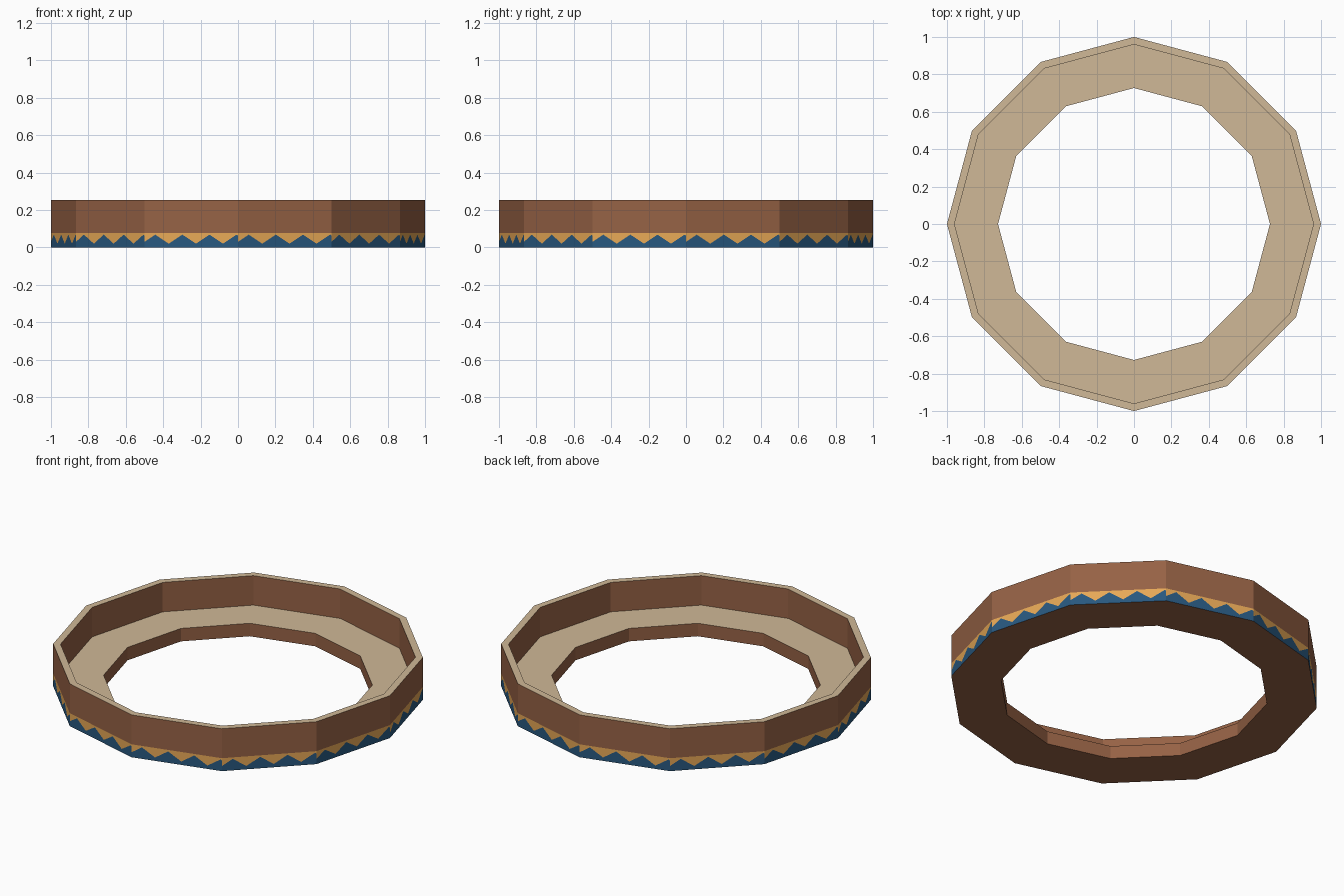
import bpy
from math import cos, sin, tau

if "Cube" in bpy.data.objects:
    bpy.data.objects.remove(bpy.data.objects["Cube"])

SIDES = 12
R_OUT, R_RIM, R_IN = 1.0, 0.96, 0.727
Z_TOP, Z_STEP = 0.252, 0.077


def mat(name, rgb):
    m = bpy.data.materials.new(name)
    lin = [((c / 255 + 0.055) / 1.055) ** 2.4 for c in rgb]
    m.diffuse_color = (*lin, 1)
    m.use_nodes = True
    m.node_tree.nodes["Principled BSDF"].inputs["Base Color"].default_value = m.diffuse_color
    return m


brown = mat("brown_wood", (150, 98, 69))
tan = mat("tan_top", (208, 184, 151))
gold = mat("gold", (236, 172, 88))
blue = mat("blue", (40, 88, 127))


def corner(i, r, z):
    a = tau * (i % SIDES) / SIDES
    return (r * cos(a), r * sin(a), z)


def make(name, verts, faces, mats, idx):
    me = bpy.data.meshes.new(name)
    me.from_pydata(verts, [], faces)
    for m in mats:
        me.materials.append(m)
    for p, k in zip(me.polygons, idx):
        p.material_index = k
    ob = bpy.data.objects.new(name, me)
    bpy.context.collection.objects.link(ob)
    return ob


# Stepped ring body: profile swept round 12 sides, level upward faces are tan
profile = [(R_OUT, Z_STEP), (R_OUT, Z_TOP), (R_RIM, Z_TOP), (R_RIM, Z_STEP),
           (R_IN, Z_STEP), (R_IN, 0), (R_OUT, 0)]
n = len(profile)
verts = [corner(i, r, z) for i in range(SIDES) for r, z in profile]
faces, idx = [], []
for i in range(SIDES):
    j = (i + 1) % SIDES
    for k in range(n - 1):
        faces.append((i * n + k, j * n + k, j * n + k + 1, i * n + k + 1))
        idx.append(1 if k in (1, 3) else 0)
make("ring_body", verts, faces, [brown, tan], idx)

# Zigzag band: fills the lower outer wall, blue teeth below gold
PITCH, FIRST, PEAK, VALLEY = 0.29, 0.115, 0.068, 0.02


def zig(u):
    t = ((u - FIRST) / PITCH) % 1.0
    return VALLEY + (PEAK - VALLEY) * abs(1 - 2 * t)


us = sorted({0.0, 1.0} | {round(FIRST + PITCH * k / 2, 5) for k in range(-1, 8)
                          if 0 < FIRST + PITCH * k / 2 < 0.999})
verts, faces, idx = [], [], []
for i in range(SIDES):
    a, b = corner(i, R_OUT, 0), corner(i + 1, R_OUT, 0)
    base = len(verts)
    for u in us:
        x, y = a[0] + (b[0] - a[0]) * u, a[1] + (b[1] - a[1]) * u
        verts += [(x, y, 0), (x, y, zig(u)), (x, y, Z_STEP)]
    for c in range(len(us) - 1):
        p = base + c * 3
        faces += [(p, p + 3, p + 4, p + 1), (p + 1, p + 4, p + 5, p + 2)]
        idx += [0, 1]
make("zigzag_band", verts, faces, [blue, gold], idx)
